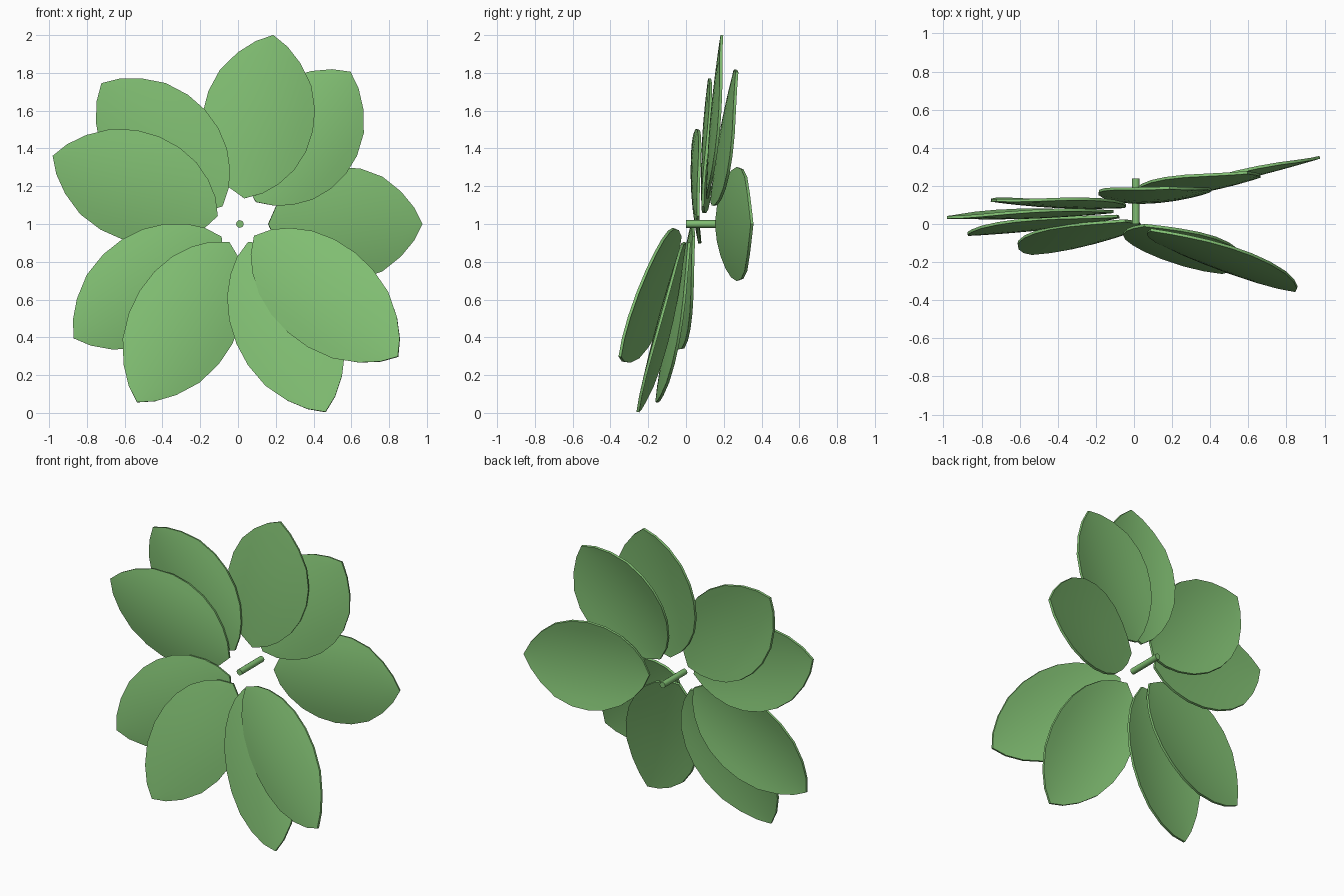
import bpy, math
from mathutils import Vector

if "Cube" in bpy.data.objects:
    bpy.data.objects.remove(bpy.data.objects["Cube"])

CX, CZ = 0.01, 1.0

green = bpy.data.materials.new("leaf_green")
green.diffuse_color = (0.22, 0.52, 0.17, 1)
green.use_nodes = True
green.node_tree.nodes["Principled BSDF"].inputs["Base Color"].default_value = green.diffuse_color

# petal half outline: (position along length, half width factor)
OUTLINE = [(0.0, 0.0), (0.05, 0.31), (0.12, 0.56), (0.22, 0.79), (0.34, 0.94), (0.47, 1.0),
           (0.6, 0.97), (0.74, 0.83), (0.86, 0.57), (0.945, 0.29), (1.0, 0.0)]
ACROSS = 10


def petal(i, angle, tip_r, tip_y):
    """Thin petal, bulging to the front, on a flat spiral around the stem."""
    f = i / 8
    base_r = 0.15 - 0.05 * f
    base_y = 0.16 - 0.19 * f
    half = 0.30 - 0.025 * f
    a = math.radians(angle)
    along = Vector((math.cos(a), 0, math.sin(a)))
    side = Vector((-math.sin(a), 0, math.cos(a)))

    def point(t, w, u):
        s = u * w * half
        r = base_r + (tip_r - base_r) * t
        y = base_y + (tip_y - base_y) * t
        y += 0.04 * (s / 0.3) ** 2 - 0.015 * math.sin(math.pi * t)
        return Vector((CX, y, CZ)) + along * r + side * s

    verts = [point(0, 0, 0)]
    rows = OUTLINE[1:-1]
    for t, w in rows:
        verts += [point(t, w, 2 * j / ACROSS - 1) for j in range(ACROSS + 1)]
    verts.append(point(1, 0, 0))
    n, last = ACROSS + 1, len(verts) - 1
    faces = []
    for j in range(ACROSS):
        faces.append((0, 1 + j, 2 + j))
        for k in range(len(rows) - 1):
            p = 1 + k * n + j
            faces.append((p, p + n, p + n + 1, p + 1))
        p = 1 + (len(rows) - 1) * n + j
        faces.append((p, last, p + 1))
    me = bpy.data.meshes.new(f"petal_{i + 1}")
    me.from_pydata(verts, [], faces)
    me.materials.append(green)
    ob = bpy.data.objects.new(me.name, me)
    bpy.context.collection.objects.link(ob)
    sol = ob.modifiers.new("thickness", 'SOLIDIFY')
    sol.thickness = 0.015
    sol.offset = 0
    bpy.ops.object.select_all(action='DESELECT')
    bpy.context.view_layer.objects.active = ob
    ob.select_set(True)
    bpy.ops.object.modifier_apply(modifier=sol.name)
    bpy.ops.object.shade_smooth_by_angle(angle=math.radians(40))


# nine petals, back to front: angle, tip radius, tip depth
PETALS = [(0, 0.965, 0.35), (54, 0.995, 0.27), (80, 1.015, 0.19),
          (134.5, 1.045, 0.125), (160, 1.055, 0.035), (214.5, 1.068, -0.055),
          (240, 1.09, -0.155), (294.5, 1.094, -0.255), (320, 1.093, -0.35)]
for i, (angle, r, y) in enumerate(PETALS):
    petal(i, angle, r, y)

# short stem through the middle
bpy.ops.mesh.primitive_cylinder_add(vertices=16, radius=0.02, depth=0.24,
                                    location=(CX, 0.12, CZ), rotation=(math.pi / 2, 0, 0))
stem = bpy.context.object
stem.name = "stem"
stem.data.materials.append(green)
bpy.ops.object.shade_smooth_by_angle(angle=math.radians(40))
